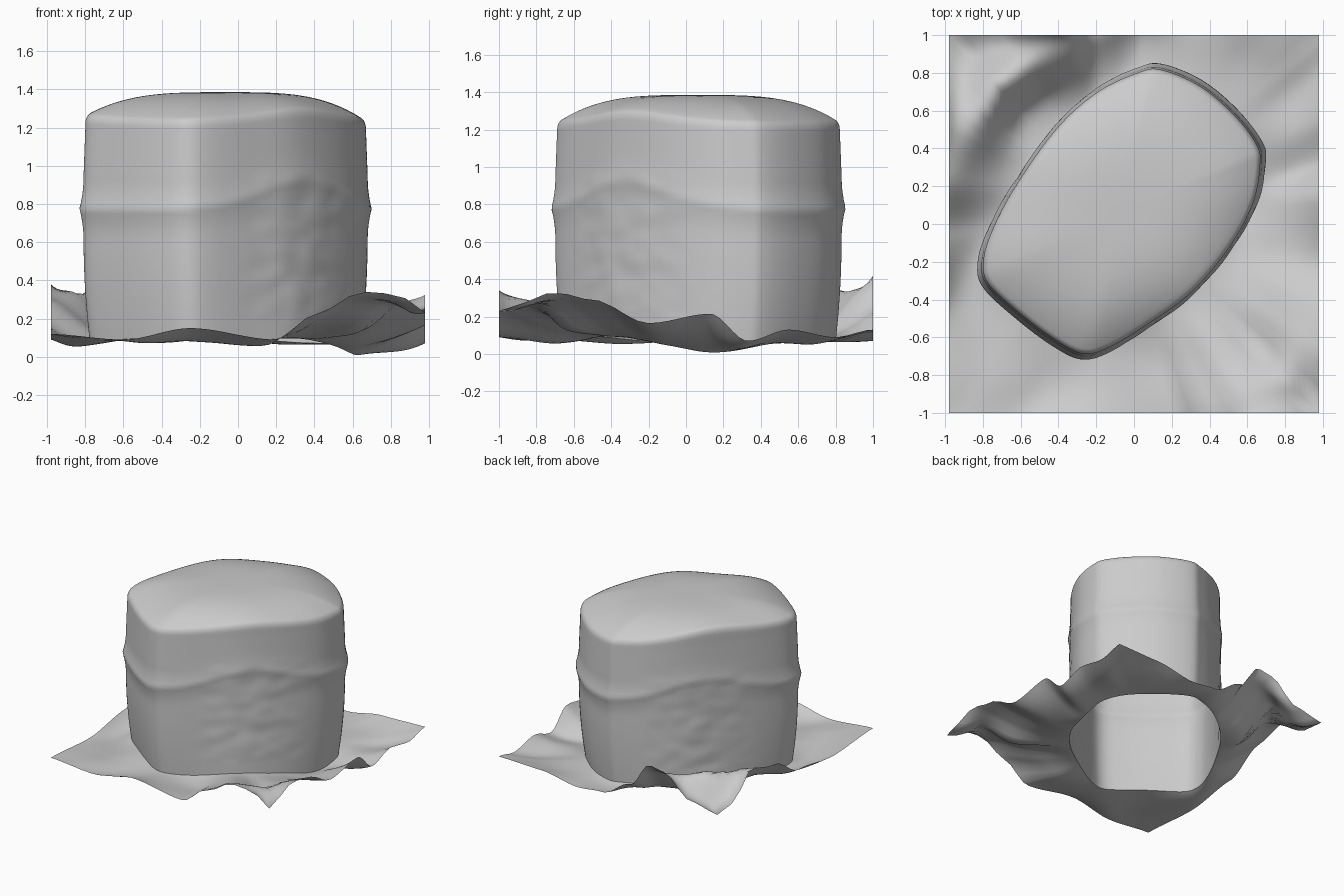
import bpy
from math import sin, cos, pi, radians, degrees, atan2, exp, hypot
from mathutils import Vector, noise

if "Cube" in bpy.data.objects:
    bpy.data.objects.remove(bpy.data.objects["Cube"])

CX, CY = -0.06, 0.06
HX, HY = 0.98, 1.0

# plan outline at the widest seam, counter-clockwise
OUTLINE = [(.70, .33), (.68, .44), (.56, .60), (.37, .76), (.15, .85), (.02, .83), (-.20, .72),
           (-.42, .52), (-.65, .20), (-.78, -.04), (-.83, -.21), (-.80, -.34), (-.62, -.51),
           (-.43, -.65), (-.28, -.72), (-.14, -.685), (.08, -.55), (.32, -.37), (.53, -.12), (.66, .12)]

# heights along the four cloth edges: (coordinate, z)
FRONT = [(-1, .12), (-.6, .09), (-.25, .15), (.2, .09), (.42, .23), (.65, .34), (.82, .33), (1, .23)]
RIGHT = [(-1, .23), (-.7, .33), (-.5, .29), (-.2, .165), (.13, .215), (.33, .07), (.55, .13), (.8, .09), (1, .13)]
BACK = [(-1, .18), (-.73, .23), (-.5, .40), (-.37, .42), (-.2, .22), (.05, .09), (.27, .07), (.6, .12), (1, .13)]
LEFT = [(-1, .12), (-.5, .09), (-.05, .15), (.27, .31), (.58, .38), (.78, .2), (1, .18)]


def smooth_lookup(table, t):
    for (a, za), (b, zb) in zip(table, table[1:]):
        if t <= b:
            u = max(0, (t - a) / (b - a))
            u = u * u * (3 - 2 * u)
            return za + (zb - za) * u
    return table[-1][1]


def spline(points, steps):
    out, n = [], len(points)
    for i in range(n):
        a, b, c, d = (Vector(points[(i + k) % n]) for k in (-1, 0, 1, 2))
        for j in range(steps):
            t = j / steps
            out.append(0.5 * (2 * b + (c - a) * t + (2 * a - 5 * b + 4 * c - d) * t * t
                              + (3 * b - a - 3 * c + d) * t ** 3))
    return out


def make_rings(name, rings, cap=None):
    n = len(rings[0])
    verts = [v for r in rings for v in r]
    faces = [(k * n + i, k * n + (i + 1) % n, (k + 1) * n + (i + 1) % n, (k + 1) * n + i)
             for k in range(len(rings) - 1) for i in range(n)]
    if cap:
        verts.append(cap)
        last = (len(rings) - 1) * n
        faces += [(last + i, last + (i + 1) % n, len(verts) - 1) for i in range(n)]
    mesh = bpy.data.meshes.new(name)
    mesh.from_pydata(verts, [], faces)
    mesh.shade_smooth()
    obj = bpy.data.objects.new(name, mesh)
    bpy.context.collection.objects.link(obj)
    return obj


def bump(angle, centre, width):
    return exp(-(((angle - centre + 180) % 360 - 180) / width) ** 2)


plan = spline(OUTLINE, 9)
angles = [degrees(atan2(p.y - CY, p.x - CX)) for p in plan]
long_side = [cos(radians(a + 43)) ** 2 for a in angles]
base_z = [.085 - .085 * bump(a, 10, 22) + .012 * sin(radians(5 * a)) for a in angles]
edge_z = [1.255 + .055 * m * m + .035 * bump(a, 170, 50) for a, m in zip(angles, long_side)]


def scaled(p, k, z):
    return (CX + (p.x - CX) * k, CY + (p.y - CY) * k, z)


def top_k(m):
    return .955 + .015 * m


# body wall: soft raised seam arching over the long faces, short ends drawn in at the foot
rings = []
WALL = 44
for r in range(WALL + 1):
    ring = []
    for p, m, b, e in zip(plan, long_side, base_z, edge_z):
        z = b + (e - .06 - b) * r / WALL
        d = z - (.77 + .16 * m * m)
        k = top_k(m) + .012 * max(0, min(1, (1.2 - z) / .25))
        k += (.022 - .01 * m) * exp(-(d / .08) ** 2) + .008 * exp(-(d / .02) ** 2)
        k -= .045 * (1 - m) * (max(0, .62 - z) / .5) ** 2
        # crumpled panel on the long faces
        if m > .5 and .2 < z < .95:
            k += .014 * (m - .5) * 2 * noise.noise(Vector((p.x * 7, p.y * 7, z * 11)))
        ring.append(scaled(p, k, z))
    rings.append(ring)

# rounded rim and full, pillow-like top
ARC = pi / 2 * .75
for s in range(1, 7):
    a = s / 6 * ARC
    rings.append([scaled(p, top_k(m) - .06 * (1 - cos(a)), e - .06 + .06 * sin(a))
                  for p, e, m in zip(plan, edge_z, long_side)])
for s in range(1, 21):
    f = 1 - s / 21
    ring = []
    for p, e, m in zip(plan, edge_z, long_side):
        rim = e - .06 + .06 * sin(ARC)
        ring.append(scaled(p, (top_k(m) - .06 * (1 - cos(ARC))) * f,
                           rim + (1.385 - rim) * (1 - f ** 3.4)))
    rings.append(ring)
make_rings("covered_body", rings, (CX, CY, 1.385))

# square cloth border reached by rays from the centre
border = []
for p in plan:
    dx, dy = p.x - CX, p.y - CY
    tx = ((HX if dx > 0 else -HX) - CX) / dx if abs(dx) > 1e-6 else 1e9
    ty = ((HY if dy > 0 else -HY) - CY) / dy if abs(dy) > 1e-6 else 1e9
    t = min(tx, ty)
    border.append([CX + dx * t, CY + dy * t, 0])
for sx in (-HX, HX):
    for sy in (-HY, HY):
        near = min(border, key=lambda q: hypot(q[0] - sx, q[1] - sy))
        near[0], near[1] = sx, sy
for q in border:
    if abs(abs(q[0]) - HX) < 1e-4:
        q[2] = smooth_lookup(RIGHT if q[0] > 0 else LEFT, q[1])
    else:
        q[2] = smooth_lookup(BACK if q[1] > 0 else FRONT, q[0])

# wavy cloth from the border in to the foot, with a fold across two opposite corners
cloth = []
STEPS = 24
for r in range(STEPS + 1):
    s = 1 - r / STEPS
    ring = []
    for q, foot, b in zip(border, rings[0], base_z):
        x = foot[0] + (q[0] - foot[0]) * s
        y = foot[1] + (q[1] - foot[1]) * s
        z = b + (q[2] - b) * s ** 1.2
        z += s * (1 - s) * (.08 * noise.noise(Vector((x * 3, y * 3, .5))) - .08)
        for across, height in (((y - x) - 1.46, .38), ((x - y) - 1.66, .33)):
            w = exp(-(across / 1.414 / .15) ** 2) * (1 - s ** 4) * min(1, s * 3)
            z += (height - z) * w
        ring.append((x, y, max(0, z)))
    cloth.append(ring)
make_rings("ground_cloth", cloth)
